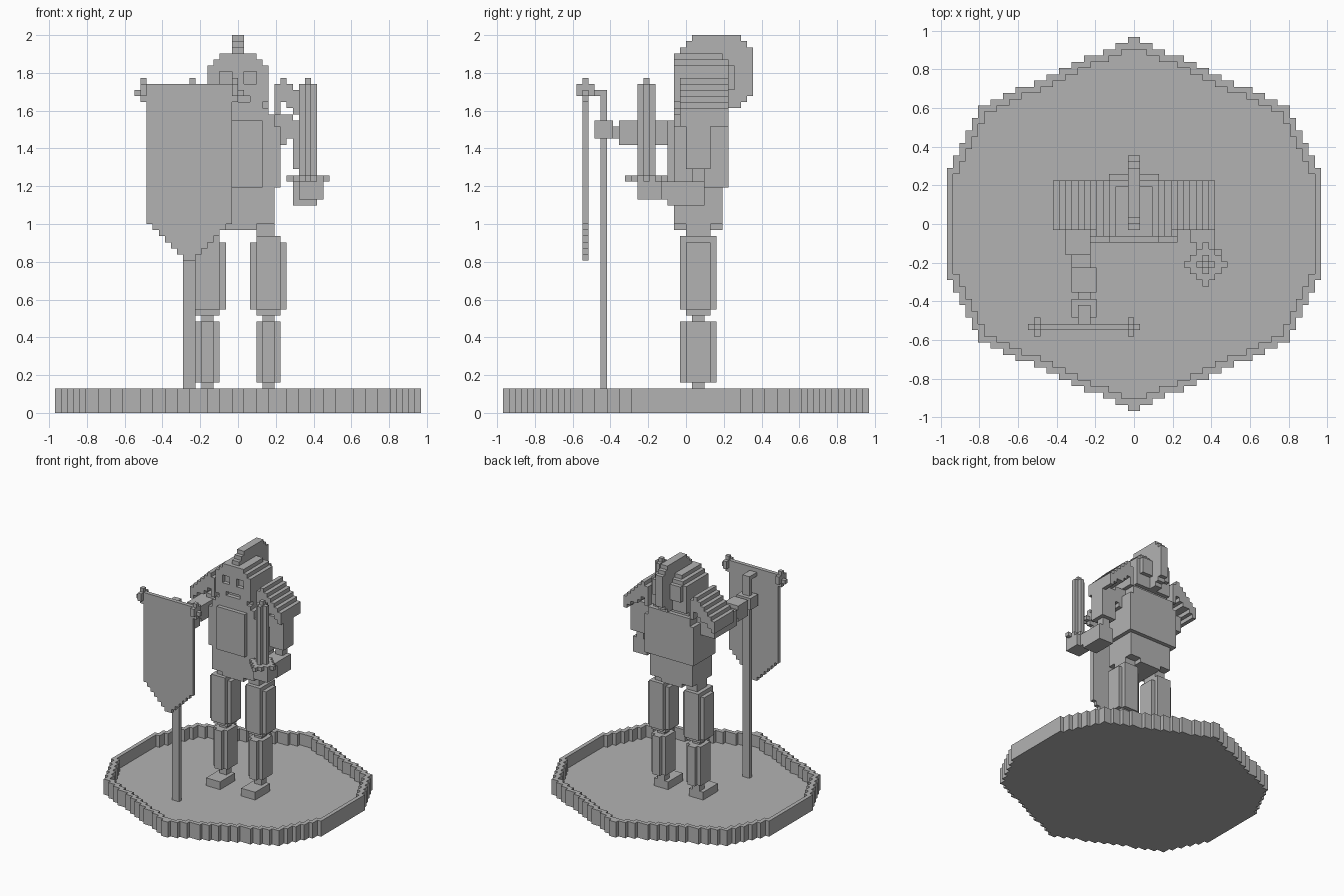
import bpy
import bmesh
import math
from mathutils import Vector

UNIT = 2 / 62  # edge of one block

default_cube = bpy.data.objects.get("Cube")
if default_cube:
    bpy.data.objects.remove(default_cube, do_unlink=True)

stone = bpy.data.materials.new("plain_grey")
stone.use_nodes = True
grey = (0.45, 0.45, 0.45, 1)
stone.diffuse_color = grey
stone.node_tree.nodes["Principled BSDF"].inputs["Base Color"].default_value = grey


def add_object(name, bm):
    """Turn a bmesh measured in blocks into a finished object."""
    bmesh.ops.scale(bm, vec=Vector((UNIT, UNIT, UNIT)), verts=bm.verts)
    mesh = bpy.data.meshes.new(name)
    bm.to_mesh(mesh)
    bm.free()
    mesh.materials.append(stone)
    obj = bpy.data.objects.new(name, mesh)
    bpy.context.collection.objects.link(obj)
    return obj


def part(name, *boxes, side=1):
    """Boxes given as (x range), (y range), (z range); side=-1 mirrors in x."""
    bm = bmesh.new()
    for xs, ys, zs in boxes:
        verts = bmesh.ops.create_cube(bm, size=1)["verts"]
        for v in verts:
            v.co = [r[0] if c < 0 else r[1] for c, r in zip(v.co, (xs, ys, zs))]
            v.co.x *= side
    bmesh.ops.recalc_face_normals(bm, faces=bm.faces)
    return add_object(name, bm)


def wide(half):
    return (-half, half)


# Base: stepped oval floor with a raised rim
def half_width(row):
    if row < 9:
        return 30
    if row < 19:
        return math.floor(30 - (row - 8.5) / 2)
    return round(23 - (row - 19) * 2.2) if row < 30 else 0


def both_ways(row, xs, zs):
    return [(xs, (row, row + 1), zs), (xs, (-row - 1, -row), zs)]


floor_rows, rim_rows = [], []
for row in range(30):
    outer = half_width(row)
    inner = max(0, min(outer, half_width(row + 1)) - 1)
    floor_rows += both_ways(row, wide(outer), (0, 1))
    rim_rows += both_ways(row, (inner, outer), (0, 4))
    rim_rows += both_ways(row, (-outer, -inner), (0, 4))
part("base_floor", *floor_rows)
part("base_rim", *rim_rows)

# Legs, mirrored
for label, side in (("left", 1), ("right", -1)):
    part(label + "_foot", ((3, 7), (-3, 3), (1, 3)), side=side)
    part(label + "_ankle", ((4, 6), (1, 3), (3, 5)), side=side)
    part(label + "_shin",
         ((3, 7), (0, 4), (5, 15)),
         ((4, 6), (-1, 5), (5, 15)), side=side)
    part(label + "_knee",
         ((4, 6), (1, 3), (15, 16)),
         ((3, 7), (0, 4), (16, 17)), side=side)
    part(label + "_thigh",
         ((2, 8), (0, 4), (17, 28)),
         ((3, 7), (-1, 5), (17, 29)), side=side)
    part(label + "_hip_joint", ((3, 6), (0, 4), (29, 31)), side=side)

    # Layered shoulder guard stepping down and outward
    slices = [((6, 7), (-1, 7), (49, 54))]
    for x in range(7, 13):
        top = 62 - x
        slices.append(((x, x + 1), (-1, 7), (top - 4 + x // 10, top)))
    part(label + "_shoulder_guard", *slices, side=side)
    part(label + "_shoulder_joint",
         ((6, 8), (0, 4), (44, 49)),
         ((8, 9), (0, 4), (45, 49)), side=side)

# Torso
part("waist", (wide(6), (-2, 6), (31, 37)), (wide(3), (-2, 6), (30, 31)))
part("chest", (wide(7), (-2, 7), (37, 47)))
part("breastplate", (wide(4), (-3, -2), (37, 48)))
part("collar", (wide(6), (-2, 7), (47, 49)), (wide(5), (-2, 6), (49, 50)))

# Head with a face layer that leaves eye and mouth openings
part("helmet",
     (wide(5), (-1, 7), (50, 57)),
     (wide(4), (-2, 7), (57, 58)),
     (wide(3), (-2, 6), (58, 59)),
     (wide(4), (7, 8), (53, 57)))
face = (-2, -1)
part("face_plate",
     (wide(5), face, (56, 57)),
     (wide(1), face, (54, 56)),
     (wide(5), face, (52, 54)),
     (wide(4), face, (49, 51)))
for label, side in (("left", 1), ("right", -1)):
    part(label + "_cheek",
         ((3, 5), face, (54, 56)),
         ((2, 5), face, (51, 52)), side=side)

# Crest curving over the head and down the back
part("crest",
     (wide(1), (1, 9), (61, 62)),
     (wide(1), (0, 10), (60, 61)),
     (wide(1), (-1, 11), (58, 60)),
     (wide(1), (6, 11), (52, 58)),
     (wide(1), (6, 10), (51, 52)),
     (wide(1), (6, 9), (50, 51)))

# Left arm, bent forward
part("left_upper_arm", ((9, 13), (0, 4), (40, 48)))
part("left_elbow", ((10, 12), (1, 3), (38, 40)))
part("left_forearm", ((9, 13), (-3, 3), (34, 38)))
part("left_hand", ((10, 13), (-5, -3), (35, 38)))

# Sword held upright
part("sword_grip", ((10, 14), (-8, -4), (35, 38)))
guard = []
for step in range(-3, 4):
    reach = 3.5 - abs(step)
    guard.append(((11.5 - reach, 11.5 + reach),
                  (step - 7, step - 6), (38, 39)))
part("sword_guard", *guard)
part("sword_blade",
     ((10, 13), (-7, -6), (39, 54)),
     ((11, 12), (-8, -5), (39, 54)),
     ((11, 12), (-7, -6), (54, 55)))

# Right arm, stretched forward to the pole
part("right_upper_arm", ((-11, -7), (-5, 4), (44, 48)))
part("right_elbow", ((-10, -7), (-7, -5), (45, 47)))
part("right_forearm", ((-10, -6), (-11, -7), (44, 48)))
part("right_hand",
     ((-9, -7), (-13, -11), (45, 47)),
     ((-10, -6), (-15, -12), (45, 48)))

# Banner: pole, crossbar, end knobs and pointed cloth
part("banner_pole", ((-9, -7), (-14, -13), (1, 53)))
part("banner_bracket", ((-9, -7), (-16, -13), (52, 53)))
part("banner_crossbar", ((-16, 0), (-17, -16), (52, 53)))
for label, x in (("outer", -16), ("inner", -1)):
    span = (x, x + 1)
    part(label + "_knob",
         (span, (-17, -16), (51, 55)),
         ((x - 1, x + 2), (-17, -16), (52, 53)),
         (span, (-18, -15), (52, 54)))
cloth = []
for x in range(-15, -1):
    hem = 25 + math.floor(abs(x + 8.5))
    cloth.append(((x, x + 1), (-17, -16), (hem, 54)))
part("banner_cloth", *cloth)
